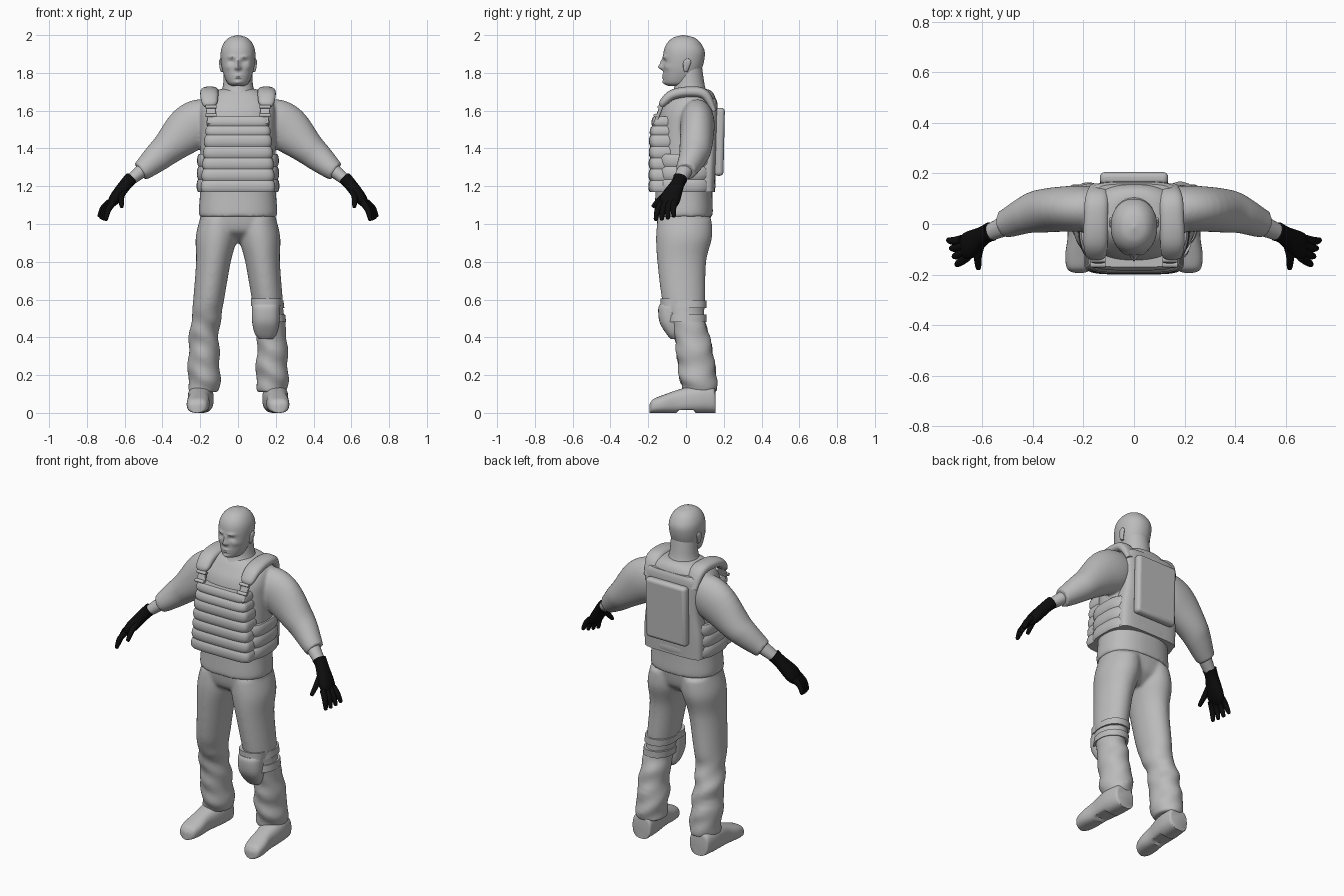
import bpy, bmesh
from math import sin, cos, pi, exp, radians
from mathutils import Vector

if "Cube" in bpy.data.objects:
    bpy.data.objects.remove(bpy.data.objects["Cube"])


def material(name, value):
    colour = (value, value, value, 1)
    made = bpy.data.materials.new(name)
    made.use_nodes = True
    made.diffuse_color = colour
    made.node_tree.nodes["Principled BSDF"].inputs["Base Color"].default_value = colour
    return made


GREY = material("plain grey", .5)
BLACK = material("glove black", .004)
ACROSS, DEEP, UP = Vector((1, 0, 0)), Vector((0, 1, 0)), Vector((0, 0, 1))


def finish(name, bm, mat):
    bmesh.ops.recalc_face_normals(bm, faces=bm.faces)
    mesh = bpy.data.meshes.new(name)
    bm.to_mesh(mesh)
    bm.free()
    mesh.materials.append(mat)
    mesh.shade_smooth()
    mesh.set_sharp_from_angle(angle=radians(45))
    part = bpy.data.objects.new(name, mesh)
    bpy.context.collection.objects.link(part)
    return part


def fuse(name, parts, rounds):
    """Melt overlapping parts into one garment with soft joins."""
    bm = bmesh.new()
    for part in parts:
        bm.from_mesh(part.data)
        bpy.data.objects.remove(part)
    garment = finish(name, bm, GREY)
    remesh = garment.modifiers.new("one skin", "REMESH")
    remesh.mode, remesh.voxel_size, remesh.use_smooth_shade = "VOXEL", .008, True
    soften = garment.modifiers.new("soft joins", "SMOOTH")
    soften.factor, soften.iterations = .5, rounds


def spline(rows, steps):
    """Smooth in-between rows through the given ones."""
    rows = [Vector(row) for row in rows]
    last = len(rows) - 1
    result = []
    for i in range(last):
        before, start, end, after = [rows[max(0, min(j, last))] for j in range(i - 1, i + 3)]
        for k in range(steps):
            t = k / steps
            cubic = 3 * (start - end) + after - before
            square = 2 * before - 5 * start + 4 * end - after
            result.append(start + t / 2 * (end - before + t * (square + t * cubic)))
    return result + rows[-1:]


def loft(name, rows, mat=GREY, side=ACROSS, facing=None, sides=32, steps=4, power=2, warp=None):
    """Skin over sections: x, y, z, half width along side, half width the other way."""
    bm = bmesh.new()
    rows = spline(rows, steps)
    middles = [Vector(row[:3]) for row in rows]
    rings = []
    for i, row in enumerate(rows):
        along = facing or (middles[min(i + 1, len(rows) - 1)] - middles[max(i - 1, 0)]).normalized()
        u = (side - along * side.dot(along)).normalized()
        v = along.cross(u)
        ring = []
        for k in range(sides):
            angle = 2 * pi * k / sides
            c, s = [abs(q) ** (2 / power) * (1 if q > 0 else -1) for q in (cos(angle), sin(angle))]
            point = middles[i] + u * row[3] * c + v * row[4] * s
            ring.append(bm.verts.new(warp(point) if warp else point))
        rings.append(ring)
    for low, high in zip(rings, rings[1:]):
        for k in range(sides):
            nxt = (k + 1) % sides
            bm.faces.new((low[k], low[nxt], high[nxt], high[k]))
    bm.faces.new(rings[0])
    bm.faces.new(rings[-1])
    return finish(name, bm, mat)


def stack(name, rows, centre=lambda z: 0, **options):
    """Upright loft from rows of height, half width, front and back."""
    sections = [(centre(z), (front + back) / 2, z, half, (back - front) / 2) for z, half, front, back in rows]
    return loft(name, sections, facing=UP, **options)


def ribbed(name, low, high, ribs, bottom, top, power):
    """Webbed panel, its half width, front and back blended upward, with rounded ribs."""
    count = ribs * 6
    rows = []
    for i in range(count + 1):
        half, front, back = Vector(bottom).lerp(Vector(top), i / count)
        bulge = .008 * abs(sin(pi * i / 6)) ** .6
        rows.append((low + (high - low) * i / count, half + bulge, front - bulge, back + bulge))
    stack(name, rows, power=power, steps=1, sides=48)


def mirrored(rows, sign):
    return [(sign * row[0], *row[1:]) for row in rows]


# Face features: distance from the middle, height, push forward, width, height of bump
nose, nose_bridge = (0, 1.83, .026, .012, .014), (0, 1.855, .014, .009, .02)
upper_lip, lower_lip = (0, 1.787, .008, .024, .006), (0, 1.773, .008, .022, .005)
chin, brow = (0, 1.75, .01, .02, .012), (.035, 1.885, .008, .02, .008)
eye_socket, eyeball = (.034, 1.86, -.014, .014, .009), (.034, 1.86, .007, .009, .005)
cheek, nostril = (.055, 1.83, .006, .018, .015), (.014, 1.825, .008, .006, .007)
FEATURES = (nose, nose_bridge, upper_lip, lower_lip, chin, brow, eye_socket, eyeball, cheek, nostril)


def shape_face(point):
    if point.y < -.01:
        for x, z, push, width, height in FEATURES:
            spread = ((abs(point.x) - x) / width) ** 2 + ((point.z - z) / height) ** 2
            point.y -= push * exp(-spread)
    return point


# Head and neck
stack("head", [(1.73, .03, -.09, 0), (1.75, .058, -.115, .04), (1.82, .084, -.12, .083), (1.9, .092, -.12, .1),
               (1.95, .08, -.105, .083), (1.985, .05, -.07, .047), (2, .004, -.02, -.01)],
      sides=80, steps=13, power=2.15, warp=shape_face)
stack("neck", [(1.6, .12, -.1, .14), (1.68, .1, -.08, .12), (1.73, .08, -.06, .1), (1.83, .074, -.05, .085)])

# Shirt collar that dips at the front
collar = []
for k in range(25):
    turn = 2 * pi * k / 24
    dip = max(0, cos(turn)) ** 3 / 20
    collar.append((sin(turn) / 10, .025 - cos(turn) / 10, 1.685 - dip, .014, .007))
loft("shirt_collar", collar, side=UP, sides=10, steps=2)

shirt = [stack("shirt_body", [(1.04, .205, -.166, .14), (1.07, .208, -.167, .142), (1.2, .2, -.16, .14),
                              (1.5, .2, -.15, .15), (1.6, .2, -.135, .158), (1.66, .18, -.1, .158),
                              (1.7, .13, -.07, .14), (1.715, .09, -.045, .11)], power=2.4, sides=48)]
trousers = [stack("trouser_seat", [(.9, .05, -.05, .05), (.93, .12, -.1, .09), (.97, .19, -.145, .12),
                                   (1.06, .2, -.16, .135)], power=2.4)]


def leg_centre(height):
    return .18 - max(0, height - .4) / 8


def wrinkle(point):
    fold = .005 * max(0, min(1, 3 - 5 * point.z))
    point.x += fold * sin(42 * point.z + 9 * point.y)
    point.y += fold * sin(55 * point.z + 30 * point.x)
    return point


def shape_sole(point):
    arch = .014 if -.05 < point.y < .045 else 0
    point.z = max(point.z, arch)
    return point


LEG = [(1.03, .1, -.15, .135), (.93, .11, -.159, .138), (.8, .092, -.152, .107), (.6, .082, -.127, .102),
       (.5, .078, -.092, .097), (.4, .079, -.062, .127), (.2, .086, -.037, .162), (.13, .082, -.02, .162),
       (.11, .077, -.015, .16)]
# Boot rows: depth, half width, height
BOOT = [(.156, .05, .1), (.145, .062, .14), (.08, .068, .15), (.02, .064, .14), (-.05, .056, .12), (-.12, .06, .095),
        (-.17, .052, .075), (-.188, .035, .055), (-.194, .01, .04)]
SLEEVE = [(.13, .06, 1.56, .08, .1), (.19, .06, 1.54, .09, .125), (.265, .06, 1.498, .09, .124),
          (.375, .05, 1.398, .085, .088), (.43, .034, 1.35, .073, .076), (.49, .008, 1.298, .06, .06),
          (.518, 0, 1.278, .054, .052)]
FOREARM = [(.47, .01, 1.315, .046, .042), (.585, -.04, 1.22, .032, .028)]
PALM = [(.566, -.03, 1.242, .038, .035), (.595, -.045, 1.21, .036, .033), (.655, -.085, 1.13, .054, .03),
        (.68, -.1, 1.09, .035, .01)]
STRAP = [(.135, -.165, 1.53, .025, .01), (.148, -.125, 1.635, .025, .01)]
PAD = [(.148, -.128, 1.625, .03, .014), (.15, -.118, 1.645, .042, .022), (.152, -.07, 1.685, .048, .027),
       (.15, .02, 1.7, .048, .028), (.147, .1, 1.685, .046, .027), (.14, .148, 1.6, .035, .014)]
EAR = [(.082, 0, 1.805, .007, .008), (.088, 0, 1.82, .008, .014), (.092, .007, 1.86, .008, .02),
       (.092, .009, 1.876, .002, .004)]

# Four fingers fan out from the knuckles; the thumb points forward
FINGERS = {"thumb": (Vector((.605, -.07, 1.18)), Vector((.616, -.172, 1.095)))}
for i, finger in enumerate(("index", "middle", "ring", "little")):
    knuckle = Vector((.66 + i * .007, -.13 + i * .023, 1.115))
    FINGERS[finger] = knuckle, Vector((.7 + i * .011, -.16 + i * .032, 1.025 + i * i * .002))

# Limbs and shoulder straps, built on both sides
for sign, label in ((-1, "right_"), (1, "left_")):
    loft(label + "ear", mirrored(EAR, sign), facing=UP, sides=16)
    trousers.append(stack(label + "leg", LEG, centre=lambda z: sign * leg_centre(z), warp=wrinkle, steps=8))
    shirt.append(loft(label + "sleeve", mirrored(SLEEVE, sign), side=DEEP))
    boot = [(sign * (.203 - y / 14), y, height / 2, half, height / 2) for y, half, height in BOOT]
    loft(label + "boot", boot, facing=-DEEP, power=2.6, warp=shape_sole, steps=6)
    loft(label + "forearm", mirrored(FOREARM, sign), side=DEEP, sides=20)
    loft(label + "glove_palm", mirrored(PALM, sign), mat=BLACK, side=DEEP, sides=20, power=2.4)
    for finger, (knuckle, tip) in FINGERS.items():
        bend = knuckle.lerp(tip, .5) + Vector((.007, -.005, .005))
        tip_end = tip + (tip - bend).normalized() * .008
        rows = [(*point, r, r) for point, r in ((knuckle, .018), (bend, .016), (tip, .011), (tip_end, .004))]
        loft(label + "glove_" + finger, mirrored(rows, sign), mat=BLACK, side=DEEP, sides=12)
    loft(label + "vest_strap", mirrored(STRAP, sign), power=5)
    loft(label + "shoulder_pad", mirrored(PAD, sign), power=2.4)
    for y, z in ((-.16, 1.575), (-.14, 1.62)):
        buckle = [(sign * .143 + reach, y, z, .009, .012) for reach in (-.03, .03)]
        loft(label + "strap_buckle", buckle, side=UP, sides=12)
fuse("shirt", shirt, 6)
fuse("trousers", trousers, 12)

# Vest panels
ribbed("vest_front_panel", 1.17, 1.47, 5, (.192, -.192, -.06), (.17, -.188, -.06), 5)
ribbed("vest_front_top", 1.47, 1.57, 2, (.168, -.188, -.06), (.155, -.17, -.06), 5)
ribbed("vest_side_band", 1.17, 1.37, 3, (.212, -.168, .148), (.208, -.158, .148), 3.2)
stack("vest_back_panel", [(1.17, .19, .04, .153), (1.3, .19, .04, .158), (1.45, .173, .04, .165),
                          (1.62, .175, .05, .168), (1.665, .15, .06, .158)], power=4)

# Flat pouch on the back, leaning slightly
bm = bmesh.new()
bmesh.ops.create_cube(bm, size=1)
for vert in bm.verts:
    x, y, z = vert.co
    vert.co = (x * .27, .177 + y * .05 + z * .008, 1.435 + z * .36)
pouch = finish("back_pouch", bm, GREY)
bevel = pouch.modifiers.new("soft edges", "BEVEL")
bevel.width, bevel.segments = .02, 4

# Knee pad with its rim and straps on the left leg
stack("knee_pad", [(.39, .035, -.08, -.03), (.42, .058, -.105, -.02), (.48, .072, -.14, -.01), (.55, .074, -.147, 0),
                   (.575, .07, -.138, 0)], centre=lambda z: .147, power=2.5)
stack("knee_pad_rim", [(.565, .08, -.135, .03), (.605, .08, -.135, .03)], centre=lambda z: .148, power=2.5)
for height in (.5, .575):
    strap = [(height + rise, .085, -.1, .108) for rise in (-.02, .02)]
    stack("knee_strap", strap, centre=leg_centre, power=2.2)
